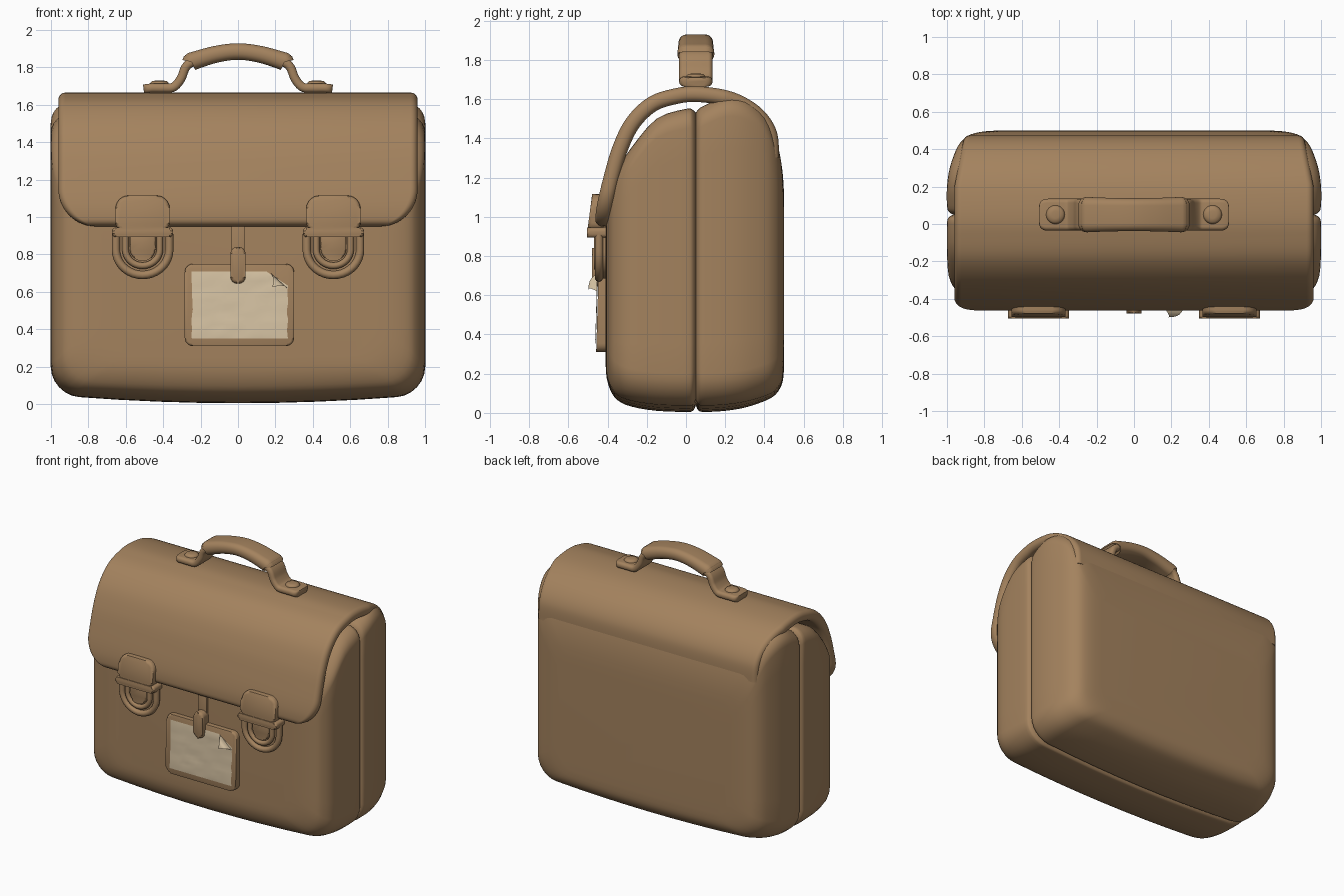
import bpy, bmesh, math, random
from mathutils import Vector

if "Cube" in bpy.data.objects:
    bpy.data.objects.remove(bpy.data.objects["Cube"])

random.seed(4)

def material(name, rgb):
    m = bpy.data.materials.new(name)
    m.diffuse_color = (*rgb, 1)
    m.use_nodes = True
    m.node_tree.nodes["Principled BSDF"].inputs["Base Color"].default_value = m.diffuse_color
    return m

LEATHER = material("brown leather", (0.37, 0.225, 0.112))
PAPER = material("cream paper", (0.68, 0.55, 0.37))

def finish(name, bm, mat=LEATHER, angle=50):
    bmesh.ops.recalc_face_normals(bm, faces=bm.faces)
    me = bpy.data.meshes.new(name)
    bm.to_mesh(me)
    bm.free()
    me.materials.append(mat)
    me.shade_smooth()
    me.set_sharp_from_angle(angle=math.radians(angle))
    ob = bpy.data.objects.new(name, me)
    bpy.context.collection.objects.link(ob)
    return ob

def spline(pts, n):
    """Smooth curve through tuples of any length."""
    out = []
    for i in range(len(pts) - 1):
        a, b, c, d = (pts[max(0, min(len(pts) - 1, i + k))] for k in (-1, 0, 1, 2))
        for j in range(n):
            t = j / n
            out.append(tuple(0.5 * (2 * q + (r - p) * t + (2 * p - 5 * q + 4 * r - s) * t * t
                                    + (3 * q - p - 3 * r + s) * t ** 3)
                             for p, q, r, s in zip(a, b, c, d)))
    return out + [tuple(pts[-1])]

def rounded(x0, x1, z0, z1, rb, rt, fill=1, seg=6):
    """Outline of a rounded rectangle with bottom and top corner radii."""
    arcs = [(x1 - rb, z0 + rb, rb, -90), (x1 - rt, z1 - rt, rt, 0),
            (x0 + rt, z1 - rt, rt, 90), (x0 + rb, z0 + rb, rb, 180)]
    pts = []
    for cx, cz, r, a0 in arcs:
        start = len(pts)
        for k in range(seg + 1):
            a = math.radians(a0 + 90 * k / seg)
            p = (cx + r * math.cos(a), cz + r * math.sin(a))
            if k == 0 and pts:
                q = pts[-1]
                pts += [(q[0] + (p[0] - q[0]) * f / fill, q[1] + (p[1] - q[1]) * f / fill)
                        for f in range(1, fill)]
            pts.append(p)
    q, p = pts[-1], pts[0]
    pts += [(q[0] + (p[0] - q[0]) * f / fill, q[1] + (p[1] - q[1]) * f / fill)
            for f in range(1, fill)]
    return pts

def loft(name, rings, mat=LEATHER):
    bm = bmesh.new()
    rows = [[bm.verts.new(p) for p in r] for r in rings]
    n = len(rows[0])
    for a, b in zip(rows, rows[1:]):
        for i in range(n):
            bm.faces.new((a[i], a[(i + 1) % n], b[(i + 1) % n], b[i]))
    bm.faces.new(rows[0])
    bm.faces.new(rows[-1])
    return finish(name, bm, mat)

def strip(name, path, axis, size):
    """Sweep a rounded strap along a path; size(point, distance to end) -> half width, thickness."""
    path = [Vector(p) for p in path]
    left = [0.0]
    for a, b in zip(path[::-1], path[-2::-1]):
        left.insert(0, left[0] + (b - a).length)
    rings = []
    for i, p in enumerate(path):
        tan = path[min(i + 1, len(path) - 1)] - path[max(i - 1, 0)]
        nor = tan.cross(axis).normalized()
        hw, th = size(p, left[i], left[0])
        rings.append([p + axis * u + nor * v
                      for u, v in rounded(-hw, hw, -th / 2, th / 2, th * .46, th * .46)])
    return loft(name, rings)

def slab(name, outline, front, back, bevel, tilt=0.0, z0=0.0, mat=LEATHER):
    """Plate facing -y with a rounded front rim, leaning back by tilt above z0."""
    bm = bmesh.new()
    f = [bm.verts.new((x, front + tilt * (z - z0), z)) for x, z in outline]
    b = [bm.verts.new((x, back + tilt * (z - z0), z)) for x, z in outline]
    n = len(f)
    face = bm.faces.new(f)
    bm.faces.new(b)
    for i in range(n):
        bm.faces.new((f[i], f[(i + 1) % n], b[(i + 1) % n], b[i]))
    if bevel:
        bmesh.ops.bevel(bm, geom=list(face.edges), offset=bevel, segments=3,
                        profile=0.5, affect='EDGES', clamp_overlap=False)
    return finish(name, bm, mat)

def tube(name, pts, radius):
    cu = bpy.data.curves.new(name, 'CURVE')
    cu.dimensions = '3D'
    cu.bevel_depth = radius
    cu.bevel_resolution = 3
    cu.use_fill_caps = True
    sp = cu.splines.new('POLY')
    sp.points.add(len(pts) - 1)
    for q, p in zip(sp.points, pts):
        q.co = (*p, 1)
    cu.materials.append(LEATHER)
    ob = bpy.data.objects.new(name, cu)
    bpy.context.collection.objects.link(ob)

def body(name, stations):
    rings = []
    for y, hx, zb, zt in spline(stations, 3):
        ring = []
        for x, z in rounded(-hx, hx, zb, zt, .15, .1, 8):
            sag = .05 * (1 - x * x) * max(0, 1 - z / .5)
            ring.append((x, y, z - sag))
        rings.append(ring)
    loft(name, rings)

# Two padded halves of the bag: y, half width, bottom, top
body("front_half", [(-.41, .72, .28, 1.0), (-.405, .82, .21, 1.06), (-.385, .91, .15, 1.15),
                    (-.35, .955, .105, 1.24), (-.28, .99, .075, 1.35), (-.15, 1.0, .055, 1.5),
                    (0, 1.0, .05, 1.55), (.035, .99, .055, 1.545), (.05, .965, .08, 1.53)])
body("back_half", [(.05, .965, .08, 1.53), (.065, .99, .055, 1.55), (.1, 1.0, .05, 1.57),
                   (.2, 1.0, .055, 1.61), (.3, .985, .07, 1.6), (.4, .95, .1, 1.53),
                   (.45, .915, .125, 1.43), (.48, .87, .16, 1.31), (.495, .8, .2, 1.2),
                   (.5, .72, .26, 1.1)])

# Flap wrapping from the back over the top to the front
def flap_size(p, d, total):
    hw = .96 - max(0, p.y - .2) * .2
    if d < .2:
        hw = .76 + math.sqrt(max(0, .04 - (.2 - d) ** 2))
    th = .08 if d > .035 else max(.02, .08 * math.sqrt(1 - ((.035 - d) / .035) ** 2))
    return hw, th

flap_path = spline([(0, .435, 1.3), (0, .425, 1.42), (0, .37, 1.51), (0, .28, 1.575), (0, .18, 1.61),
                    (0, .05, 1.625), (0, -.05, 1.615), (0, -.17, 1.575), (0, -.27, 1.48),
                    (0, -.335, 1.35), (0, -.38, 1.2), (0, -.415, 1.05), (0, -.425, .95)], 9)
strip("flap", flap_path, Vector((1, 0, 0)), flap_size)

# Handle strap, grip sleeve and rivets
def strap_size(p, d, total):
    e = min(d, total - d)
    return (.085 if e > .04 else .055 + .03 * math.sqrt(1 - ((.04 - e) / .04) ** 2)), .048

half = [(.505, .05, 1.685), (.46, .05, 1.69), (.4, .05, 1.69), (.345, .05, 1.695),
        (.305, .05, 1.74), (.28, .05, 1.8), (.24, .05, 1.83), (.12, .05, 1.87)]
arch = half + [(0, .05, 1.885)] + [(-x, y, z) for x, y, z in half[::-1]]
Y = Vector((0, 1, 0))
strip("handle_strap", spline(arch, 6), Y, strap_size)
grip = [(.25, .05, 1.83), (.235, .05, 1.836), (.12, .05, 1.87), (0, .05, 1.885),
        (-.12, .05, 1.87), (-.235, .05, 1.836), (-.25, .05, 1.83)]
strip("handle_grip", spline(grip, 5), Y, lambda p, d, t: (.088 + .1 * p.x ** 2, .088 + .15 * p.x ** 2))
for s, side in ((-1, "left"), (1, "right")):
    rings = [[(s * .42 + r * math.cos(a * math.pi / 12), .05 + r * math.sin(a * math.pi / 12), z)
              for a in range(24)] for r, z in ((.05, 1.69), (.05, 1.715), (.04, 1.727), (.02, 1.73))]
    loft("handle_rivet_" + side, rings)

# Two buckles: flap tab, crossbar, U-shaped catch plate with rims
def u_path(cx, hw, top, bottom, n=18):
    mid = bottom + hw * .95
    arc = [(cx - hw * math.cos(math.pi * k / n), mid - hw * .95 * math.sin(math.pi * k / n))
           for k in range(n + 1)]
    return [(cx - hw, top)] + arc + [(cx + hw, top)]

for s, side in ((-1, "left"), (1, "right")):
    cx = s * .51
    slab("buckle_tab_" + side, rounded(cx - .145, cx + .145, .93, 1.115, .04, .07),
         -.5, -.42, .02, .13, .95)
    slab("buckle_bar_" + side, rounded(cx - .163, cx + .163, .893, .945, .02, .02), -.505, -.4, .015)
    slab("buckle_plate_" + side, u_path(cx, .145, .91, .685), -.44, -.39, 0)
    tube("buckle_outer_rim_" + side, [(x, -.444, z) for x, z in u_path(cx, .143, .91, .69)], .022)
    tube("buckle_inner_rim_" + side, [(x, -.452, z) for x, z in u_path(cx, .092, .91, .74)], .018)
    slab("buckle_tongue_" + side, u_path(cx, .068, .91, .765), -.465, -.42, .012)

# Hanging strap and loop holding the name tag
slab("tag_strap", rounded(-.036, .036, .7, .97, .01, .01), -.425, -.4, .006)
slab("tag_loop", rounded(-.04, .04, .645, .84, .035, .035), -.478, -.41, .02)

# Name tag frame with raised border
tag = rounded(-.285, .3, .31, .75, .045, .045)
slab("tag_frame", tag, -.458, -.405, .014, .03, .31)

# Paper card with a cut corner, slightly wavy
bm = bmesh.new()
N = 14
grid = {}
for i in range(N + 1):
    for j in range(N + 1):
        x, z = -.245 + .51 * i / N, .35 + .36 * j / N
        edge = i in (0, N) or j in (0, N)
        over = (i + j) - (2 * N - 3)
        if over > 0:
            x, z = x - .51 * over / N / 2, z - .36 * over / N / 2
        y = -.461 + .03 * (z - .31) - (0 if edge else random.uniform(0, .004))
        grid[i, j] = bm.verts.new((x + (random.uniform(-.004, .004) if edge else 0), y, z))
for i in range(N):
    for j in range(N):
        bm.faces.new((grid[i, j], grid[i + 1, j], grid[i + 1, j + 1], grid[i, j + 1]))
bmesh.ops.remove_doubles(bm, verts=bm.verts, dist=.0005)
finish("tag_paper", bm, PAPER)

# Curled corner of the paper
bm = bmesh.new()
a, b, tip = Vector((.165, -.452, .708)), Vector((.263, -.454, .62)), Vector((.185, -.5, .625))
rows = []
for k in range(6):
    t = k / 5
    bulge = Vector((.012, -.012, .012)) * math.sin(math.pi * t)
    rows.append([bm.verts.new(e.lerp(tip, t * .97) + bulge) for e in (a, b)])
for p, q in zip(rows, rows[1:]):
    bm.faces.new((p[0], p[1], q[1], q[0]))
finish("tag_paper_curl", bm, PAPER)
